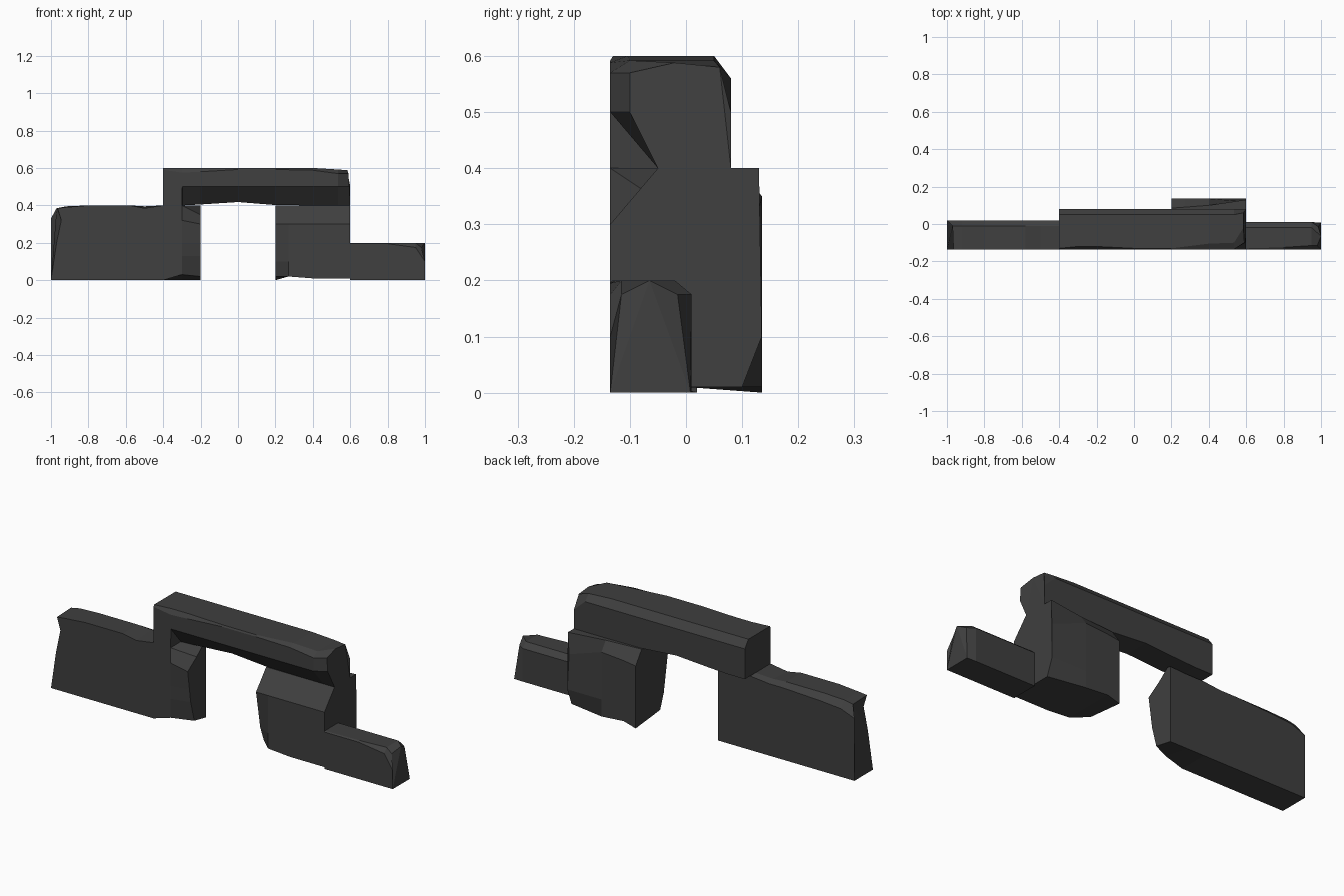
import bpy
import bmesh

cube = bpy.data.objects.get("Cube")
if cube:
    bpy.data.objects.remove(cube)

rock = bpy.data.materials.new("dark_grey_rock")
rock.use_nodes = True
GREY = (0.05, 0.05, 0.05, 1)
rock.diffuse_color = GREY
rock.node_tree.nodes["Principled BSDF"].inputs["Base Color"].default_value = GREY

F = -0.135   # common front plane
R = 0.135    # rearmost plane


def loft(name, stations):
    """Skin a faceted rock through (x, [(y, z), ...], optional x shifts) sections."""
    bm = bmesh.new()
    rings = []
    for x, section, *shift in stations:
        shifts = shift[0] if shift else [0] * len(section)
        rings.append([bm.verts.new((x + s, y, z)) for (y, z), s in zip(section, shifts)])
    for a, b in zip(rings, rings[1:]):
        for i in range(len(a)):
            j = (i + 1) % len(a)
            bm.faces.new((a[i], a[j], b[j], b[i]))
    caps = [bm.faces.new(rings[0]), bm.faces.new(rings[-1])]
    bmesh.ops.triangulate(bm, faces=caps)
    bmesh.ops.recalc_face_normals(bm, faces=bm.faces)
    mesh = bpy.data.meshes.new(name)
    bm.to_mesh(mesh)
    bm.free()
    mesh.materials.append(rock)
    bpy.context.collection.objects.link(bpy.data.objects.new(name, mesh))


# Long wall with a jagged outer end and a tapered inner end
def wall(front_top, back_top, shoulder, foot=0.0):
    return [(F, foot), (F, 0.13), (F, 0.2), (F, 0.32), (F, front_top),
            (-0.01, back_top), (0.02, shoulder), (0.02, 0)]


wall_inner = [(-0.08, 0.02), (-0.11, 0.13), (-0.12, 0.2), (F, 0.3),
              (-0.06, 0.35), (0, 0.4), (0.02, 0.395), (0.02, 0)]
loft("wall", [
    (-1, wall(0.385, 0.385, 0.33), [0, 0.045, 0.03, 0.055, 0.035, 0.03, 0, 0]),
    (-0.92, wall(0.39, 0.395, 0.36)),
    (-0.8, wall(0.4, 0.4, 0.37)),
    (-0.58, wall(0.4, 0.4, 0.38)),
    (-0.5, wall(0.385, 0.395, 0.38)),
    (-0.4, wall(0.4, 0.4, 0.39)),
    (-0.3, wall(0.4, 0.4, 0.39, 0.03)),
    (-0.2, wall_inner),
])


# Pillar, narrowing to a pinch under the beam
def pillar(back_top, shoulder, back_foot=R, foot=0.0, waist=R):
    return [(F, foot), (F, 0.1), (F, 0.3), (-0.05, 0.4), (back_top, 0.4),
            (waist, shoulder), (R, 0.1), (back_foot, foot)]


pillar_inner = [(-0.07, 0.02), (-0.1, 0.1), (F, 0.3), (-0.05, 0.4),
                (0.085, 0.4), (R, 0.33), (R, 0.1), (R, 0)]
loft("pillar", [
    (0.2, pillar_inner),
    (0.27, pillar(0.09, 0.34, foot=0.02)),
    (0.4, pillar(0.1, 0.35, foot=0.01)),
    (0.6, pillar(0.13, 0.28, back_foot=0.1, foot=0.01, waist=0.12)),
])


# Beam with an undercut front lip
def beam(lip, brow, edge, base=0.4, crest=0.6):
    return [(F, lip), (F, brow), (edge, crest), (0.05, crest),
            (0.08, 0.56), (0.08, base), (-0.05, base)]


beam_end = [(-0.1, 0.5), (-0.1, 0.57), (-0.02, 0.588), (0.06, 0.58),
            (0.08, 0.5), (0.08, 0.4), (-0.05, 0.4)]
loft("beam", [
    (-0.4, beam(0.4, 0.59, F + 0.005)),
    (-0.3, beam(0.4, 0.575, -0.12)),
    (-0.298, beam(0.5, 0.575, -0.12)),
    (-0.2, beam(0.5, 0.58, -0.12, 0.405)),
    (0, beam(0.5, 0.592, -0.13, 0.418)),
    (0.2, beam(0.5, 0.592, -0.13, 0.402)),
    (0.4, beam(0.5, 0.588, -0.105)),
    (0.535, beam(0.5, 0.57, -0.1, crest=0.592)),
    (0.6, beam_end, [-0.005, -0.01, -0.015, -0.015, 0, 0, 0]),
])


# Low step beside the pillar
def step(front_top, edge):
    return [(F, 0), (F, front_top), (edge, 0.2), (-0.02, 0.2), (0.01, 0.175), (0.01, 0)]


step_end = [(F, 0), (F, 0.1), (-0.115, 0.175), (-0.065, 0.2), (-0.015, 0.175), (0.008, 0)]
loft("low_step", [
    (0.6, step(0.195, -0.13)),
    (0.8, step(0.195, -0.125)),
    (0.95, step(0.175, -0.115)),
    (1, step_end, [0, 0, -0.02, 0, -0.015, 0]),
])
